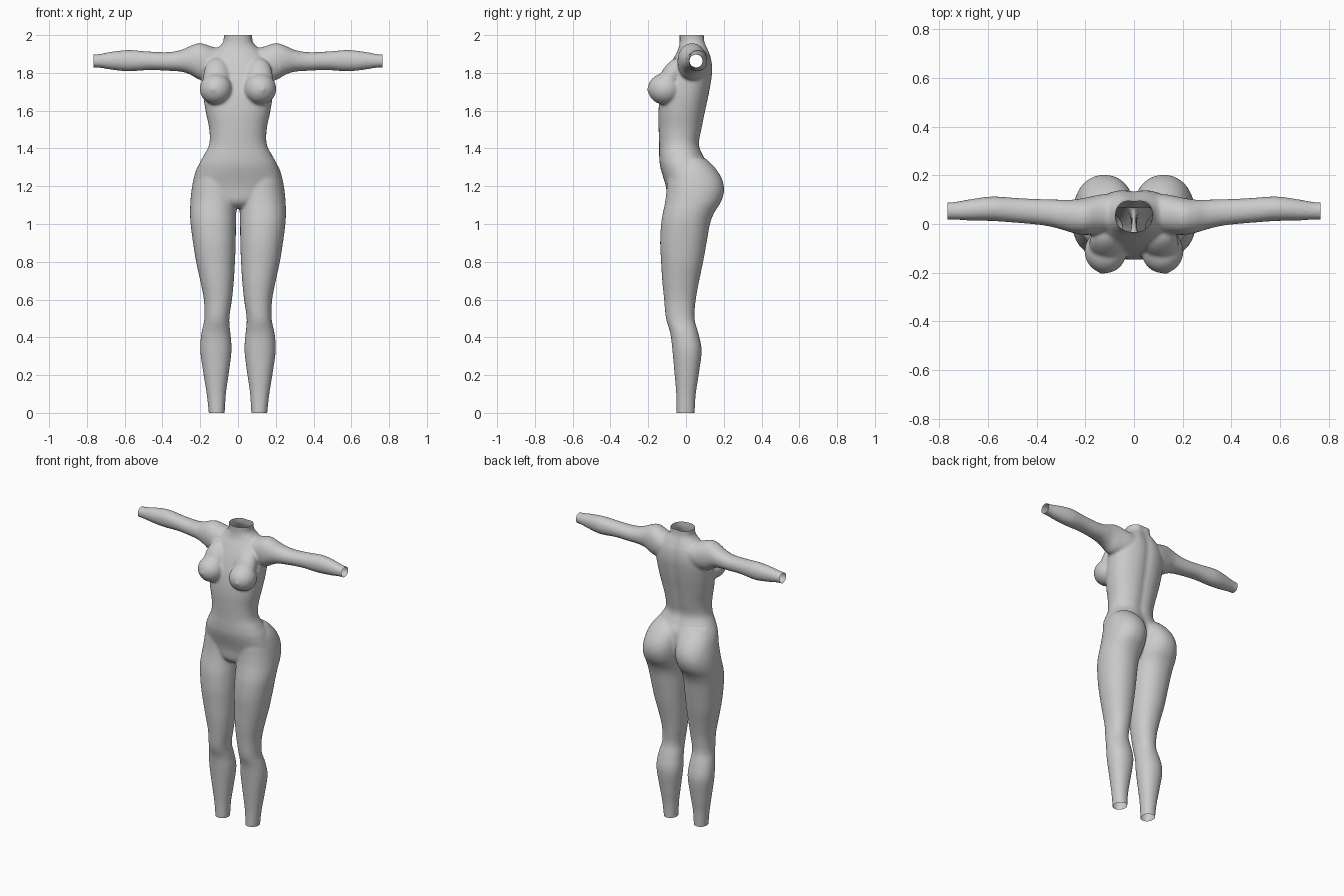
import bpy, bmesh, math
from mathutils import Matrix, Vector

if "Cube" in bpy.data.objects:
    bpy.data.objects.remove(bpy.data.objects["Cube"])

bm = bmesh.new()


def catmull(p0, p1, p2, p3, t):
    return [0.5 * (2*b + (c - a)*t + (2*a - 5*b + 4*c - d)*t*t + (3*b - a - 3*c + d)*t**3)
            for a, b, c, d in zip(p0, p1, p2, p3)]


def loft(rings, place, power=2.0, groove=0.0, n=40, steps=4):
    """Skin smooth rings of (t, a_min, a_max, b_min, b_max) and cap both ends."""
    fine = []
    for i in range(len(rings) - 1):
        quad = [rings[max(0, min(len(rings) - 1, i + k))] for k in (-1, 0, 1, 2)]
        fine += [catmull(*quad, s / steps) for s in range(steps)]
    fine.append(rings[-1])
    loops = []
    for t, a0, a1, b0, b1 in fine:
        loop = []
        for k in range(n):
            c, s = math.cos(2*math.pi*k/n), math.sin(2*math.pi*k/n)
            a = (a0 + a1)/2 + (a1 - a0)/2 * math.copysign(abs(c)**(2/power), c)
            b = (b0 + b1)/2 + (b1 - b0)/2 * math.copysign(abs(s)**(2/power), s)
            if s > 0:
                b -= groove * math.exp(-(a/0.03)**2)
            loop.append(bm.verts.new(place(t, a, b)))
        loops.append(loop)
    faces = [bm.faces.new(loops[0]), bm.faces.new(loops[-1])]
    for p, q in zip(loops, loops[1:]):
        faces += [bm.faces.new((p[k], p[(k+1) % n], q[(k+1) % n], q[k])) for k in range(n)]
    bmesh.ops.recalc_face_normals(bm, faces=faces)


def ellipsoid(center, radii, tilt=0.0):
    m = (Matrix.Translation(center) @ Matrix.Rotation(tilt, 4, 'X')
         @ Matrix.Diagonal((*radii, 1)))
    bmesh.ops.create_uvsphere(bm, u_segments=32, v_segments=20, radius=1, matrix=m)


# torso and neck: z, half width, front y, back y
torso = [(1.085, .05, -.06, .07), (1.12, .13, -.095, .10), (1.2, .225, -.107, .13),
         (1.3, .212, -.136, .125), (1.36, .183, -.142, .095), (1.42, .153, -.142, .073),
         (1.5, .152, -.145, .086), (1.6, .172, -.146, .106), (1.7, .186, -.132, .127),
         (1.8, .188, -.102, .142), (1.87, .165, -.070, .138), (1.92, .12, -.043, .122),
         (1.96, .08, -.034, .106), (2.0, .076, -.034, .102), (2.05, .076, -.034, .102)]
loft([(z, -w, w, f, b) for z, w, f, b in torso], lambda t, a, b: (a, b, t), 2.25, 0.01)

# leg: z, inner x, outer x, front y, back y
leg = [(-.05, .07, .153, -.05, .046), (0, .07, .155, -.05, .046), (.1, .064, .166, -.052, .052),
       (.2, .05, .182, -.06, .067), (.33, .034, .2, -.072, .083), (.42, .04, .194, -.083, .066),
       (.5, .046, .178, -.106, .045), (.6, .032, .181, -.116, .052), (.7, .022, .2, -.126, .07),
       (.8, .016, .222, -.132, .091), (.9, .012, .238, -.137, .109), (1.0, .011, .251, -.132, .127),
       (1.06, .009, .254, -.122, .15), (1.12, .002, .252, -.11, .187), (1.18, -.002, .246, -.103, .202),
       (1.24, -.004, .235, -.1, .19), (1.3, .0, .216, -.09, .152), (1.35, .03, .18, -.06, .1)]
# arm: x, front y, back y, low z, high z
arm = [(.06, -.02, .125, 1.80, 1.925), (.13, -.038, .122, 1.765, 1.937), (.2, -.045, .108, 1.762, 1.958),
       (.25, -.037, .1, 1.79, 1.944), (.3, -.022, .1, 1.806, 1.922), (.37, -.006, .102, 1.811, 1.91),
       (.47, .004, .106, 1.815, 1.913), (.58, .012, .113, 1.808, 1.921), (.67, .014, .102, 1.817, 1.912),
       (.74, .018, .09, 1.828, 1.899), (.80, .018, .088, 1.828, 1.897)]
for s in (-1, 1):
    loft(leg, lambda t, a, b: (s*a, b, t), 2.15)
    loft(arm, lambda t, a, b: (s*t, a, b), 2.1)
    # breast: round lower form, sloping upper form, small tip
    ellipsoid((s*.117, -.112, 1.715), (.086, .09, .083))
    ellipsoid((s*.112, -.083, 1.775), (.072, .055, .115), math.radians(-28))
    ellipsoid((s*.132, -.196, 1.712), (.012, .012, .012))

# fuse everything into one soft skin
raw = bpy.data.meshes.new("body_parts")
bm.to_mesh(raw)
bm.free()
body = bpy.data.objects.new("body", raw)
bpy.context.collection.objects.link(body)
remesh = body.modifiers.new("fuse", 'REMESH')
remesh.mode = 'VOXEL'
remesh.voxel_size = 0.0075
smooth = body.modifiers.new("soften", 'SMOOTH')
smooth.factor = 0.5
smooth.iterations = 9
bpy.context.view_layer.update()
skin = bpy.data.meshes.new_from_object(body.evaluated_get(bpy.context.evaluated_depsgraph_get()))
body.modifiers.clear()

# cut open the neck, wrists and ankles
bm = bmesh.new()
bm.from_mesh(skin)
for co, no in (((0, 0, 2), (0, 0, 1)), ((0, 0, 0), (0, 0, -1)),
               ((.765, 0, 0), (1, 0, 0)), ((-.765, 0, 0), (-1, 0, 0))):
    bmesh.ops.bisect_plane(bm, geom=bm.verts[:] + bm.edges[:] + bm.faces[:], dist=1e-5,
                           plane_co=Vector(co), plane_no=Vector(no), clear_outer=True)
for f in bm.faces:
    f.smooth = True
bm.to_mesh(skin)
bm.free()
body.data = skin
skin.name = "body"
bpy.data.meshes.remove(raw)
